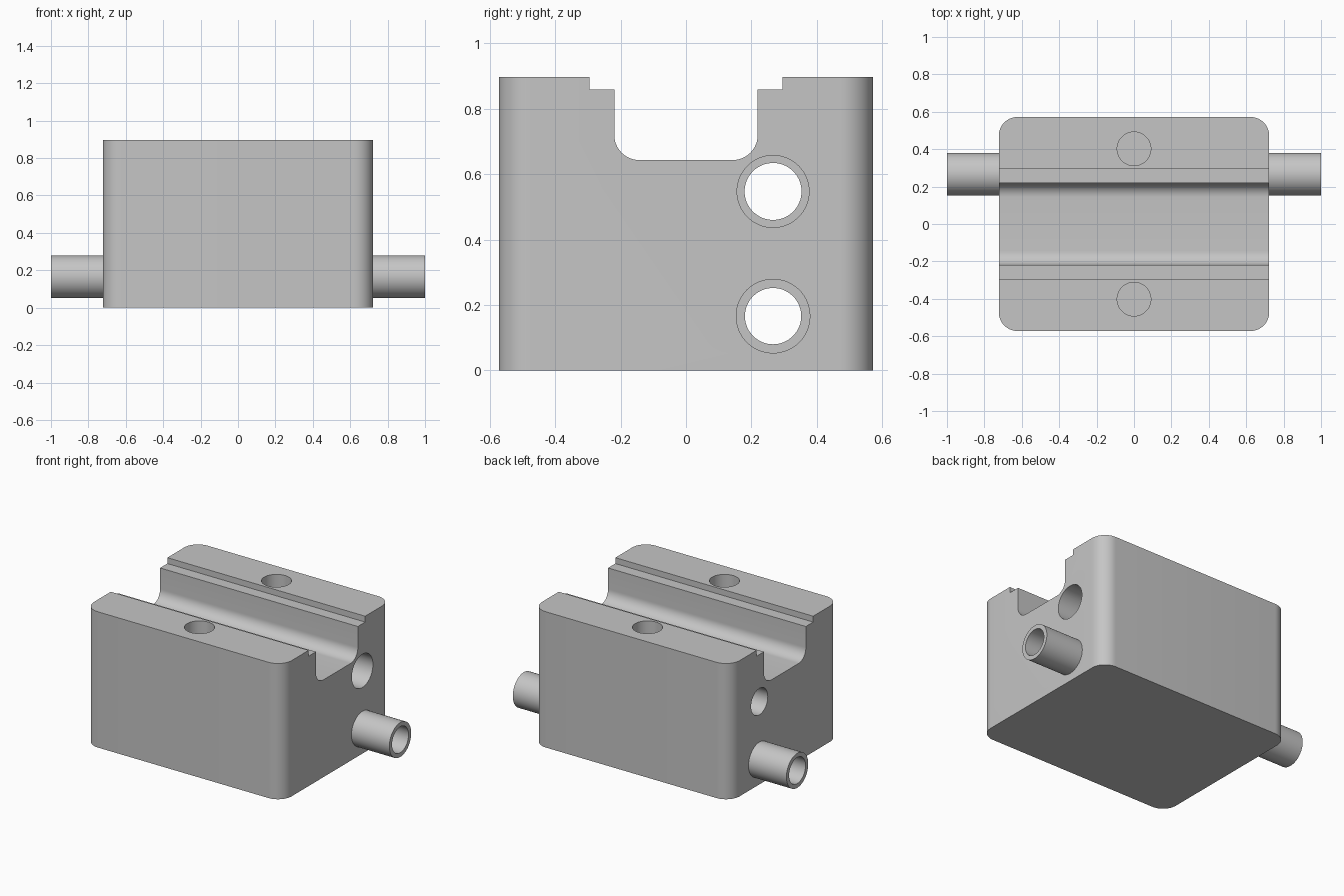
import bpy
import bmesh
from math import cos, sin, pi, radians
from mathutils import Matrix

cube = bpy.data.objects.get("Cube")
if cube:
    bpy.data.objects.remove(cube, do_unlink=True)

W, D, H = 0.723, 0.572, 0.897      # block half width, half depth, height
CORNER = 0.1
BORE_Y = 0.266
PIPE_Z, BORE_Z = 0.166, 0.547

steel = bpy.data.materials.new("plain_grey")
steel.use_nodes = True
grey = (0.56, 0.56, 0.56, 1)
steel.diffuse_color = grey
steel.node_tree.nodes["Principled BSDF"].inputs["Base Color"].default_value = grey


def make_object(name, bm):
    bmesh.ops.recalc_face_normals(bm, faces=bm.faces)
    mesh = bpy.data.meshes.new(name)
    bm.to_mesh(mesh)
    bm.free()
    mesh.materials.append(steel)
    obj = bpy.data.objects.new(name, mesh)
    bpy.context.collection.objects.link(obj)
    return obj


def prism(name, points, offset):
    """Extrude a closed 3D outline along the offset vector."""
    bm = bmesh.new()
    face = bm.faces.new([bm.verts.new(p) for p in points])
    new = bmesh.ops.extrude_face_region(bm, geom=[face])["geom"]
    verts = [v for v in new if isinstance(v, bmesh.types.BMVert)]
    bmesh.ops.translate(bm, verts=verts, vec=offset)
    return make_object(name, bm)


def arc(cx, cy, r, start, end, steps=12):
    for i in range(steps + 1):
        a = radians(start + (end - start) * i / steps)
        yield cx + r * cos(a), cy + r * sin(a)


def cylinder(name, center, radius, length, axis):
    bm = bmesh.new()
    turn = Matrix.Rotation(pi / 2, 4, "Y") if axis == "X" else Matrix()
    bmesh.ops.create_cone(bm, cap_ends=True, segments=64, radius1=radius, radius2=radius,
                          depth=length, matrix=Matrix.Translation(center) @ turn)
    return make_object(name, bm)


def cut(target, cutter):
    cutter.hide_render = True
    bpy.context.view_layer.objects.active = target
    mod = target.modifiers.new("cut", "BOOLEAN")
    mod.operation, mod.solver, mod.object = "DIFFERENCE", "EXACT", cutter
    bpy.ops.object.modifier_apply(modifier=mod.name)
    bpy.data.objects.remove(cutter, do_unlink=True)


# Block with rounded vertical corners
outline = []
for sx, sy, start in ((1, 1, 0), (-1, 1, 90), (-1, -1, 180), (1, -1, 270)):
    outline += [(x, y, 0) for x, y in
                arc(sx * (W - CORNER), sy * (D - CORNER), CORNER, start, start + 90)]
block = prism("block", outline, (0, 0, H))

# Stepped channel with rounded floor corners, running across the top
side = [(0.295, 1), (0.295, 0.858), (0.219, 0.858)]
side += list(arc(0.143, 0.719, 0.076, 0, -90))
profile = side + [(-y, z) for y, z in reversed(side)]
cut(block, prism("channel_cutter", [(-1, y, z) for y, z in profile], (2, 0, 0)))

# Upper through bore, wider from the +x end
cut(block, cylinder("bore_cutter", (0, BORE_Y, BORE_Z), 0.087, 2, "X"))
cut(block, cylinder("counterbore_cutter", (0.82, BORE_Y, BORE_Z), 0.11, 1, "X"))

# Seat for the pipe, hidden inside its wall
cut(block, cylinder("seat_cutter", (0, BORE_Y, PIPE_Z), 0.1, 2, "X"))

# Blind holes in the top
for y in (-0.402, 0.402):
    cut(block, cylinder("top_hole_cutter", (0, y, H), 0.09, 0.5, "Z"))

# Hollow pipe through the block
pipe = cylinder("pipe", (0, BORE_Y, PIPE_Z), 0.114, 2, "X")
cut(pipe, cylinder("pipe_cutter", (0, BORE_Y, PIPE_Z), 0.086, 2.2, "X"))

# Smooth shading on the rounded surfaces
bpy.ops.object.select_all(action="DESELECT")
for obj in (block, pipe):
    obj.select_set(True)
    bpy.context.view_layer.objects.active = obj
bpy.ops.object.shade_smooth_by_angle(angle=radians(30))
